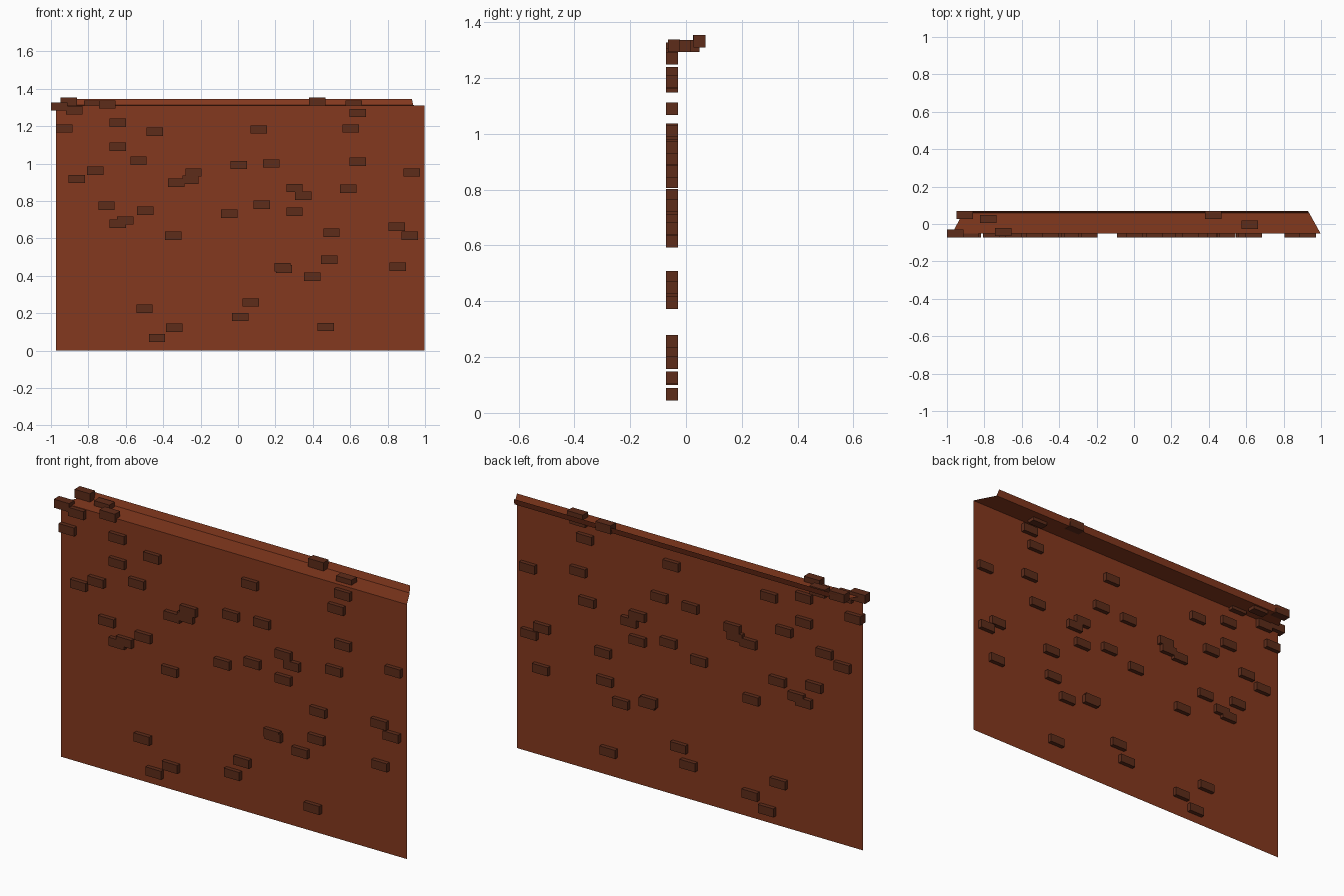
import bpy, bmesh


def material(name, rgb):
    m = bpy.data.materials.new(name)
    m.diffuse_color = (*rgb, 1)
    return m


def make_object(name, bm, mat):
    me = bpy.data.meshes.new(name)
    bm.to_mesh(me)
    bm.free()
    me.materials.append(mat)
    ob = bpy.data.objects.new(name, me)
    bpy.context.collection.objects.link(ob)
    return ob


wall_mat = material("wall_brown", (0.23, 0.04, 0.013))
brick_mat = material("brick_brown", (0.11, 0.025, 0.01))

# Wall sheet with folded top ledge and lip: rows of (left x, right x, y, z)
rows = [(-0.972, 0.997, -0.05, 0.0), (-0.972, 0.997, -0.05, 1.31),
        (-0.915, 0.937, 0.058, 1.312), (-0.91, 0.93, 0.07, 1.345)]
bm = bmesh.new()
pairs = [(bm.verts.new((l, y, z)), bm.verts.new((r, y, z))) for l, r, y, z in rows]
for (a, b), (d, c) in zip(pairs, pairs[1:]):
    bm.faces.new((a, b, c, d))
make_object("wall_sheet", bm, wall_mat)

# Loose bricks poking through the wall (x, z)
WALL_BRICKS = [
    (-.955, 1.305), (-.875, 1.285), (.64, 1.27), (.603, 1.187), (-.928, 1.187),
    (-.644, 1.218), (-.446, 1.17), (.11, 1.182), (-.644, 1.09), (-.532, 1.015),
    (-.762, .962), (-.863, .918), (.003, .993), (.179, 1.0), (.64, 1.01),
    (.928, .952), (.59, .866), (.302, .87), (.35, .828), (-.238, .952),
    (-.254, .914), (-.329, .898), (-.703, .774), (-.495, .748), (-.602, .695),
    (-.644, .678), (-.046, .732), (.126, .78), (.302, .743), (-.345, .614),
    (.5, .63), (.848, .662), (.918, .614), (.489, .486), (.853, .449),
    (.238, .446), (.246, .436), (.398, .395), (.067, .257), (.013, .18),
    (-.5, .224), (.468, .127), (-.34, .122), (-.433, .067)]
# Bricks on the ledge and lip (x, y, z)
LEDGE_BRICKS = [(-.905, .047, 1.332), (-.78, .027, 1.315), (-.7, -.043, 1.316),
                (.424, .048, 1.332), (.62, -.004, 1.315)]


def bricks(name, centres):
    bm = bmesh.new()
    for c in centres:
        cube = bmesh.ops.create_cube(bm, size=1)["verts"]
        bmesh.ops.scale(bm, verts=cube, vec=(.088, .043, .044))
        bmesh.ops.translate(bm, verts=cube, vec=c)
    make_object(name, bm, brick_mat)


bricks("wall_bricks", [(x, -0.05, z) for x, z in WALL_BRICKS])
bricks("ledge_bricks", LEDGE_BRICKS)
